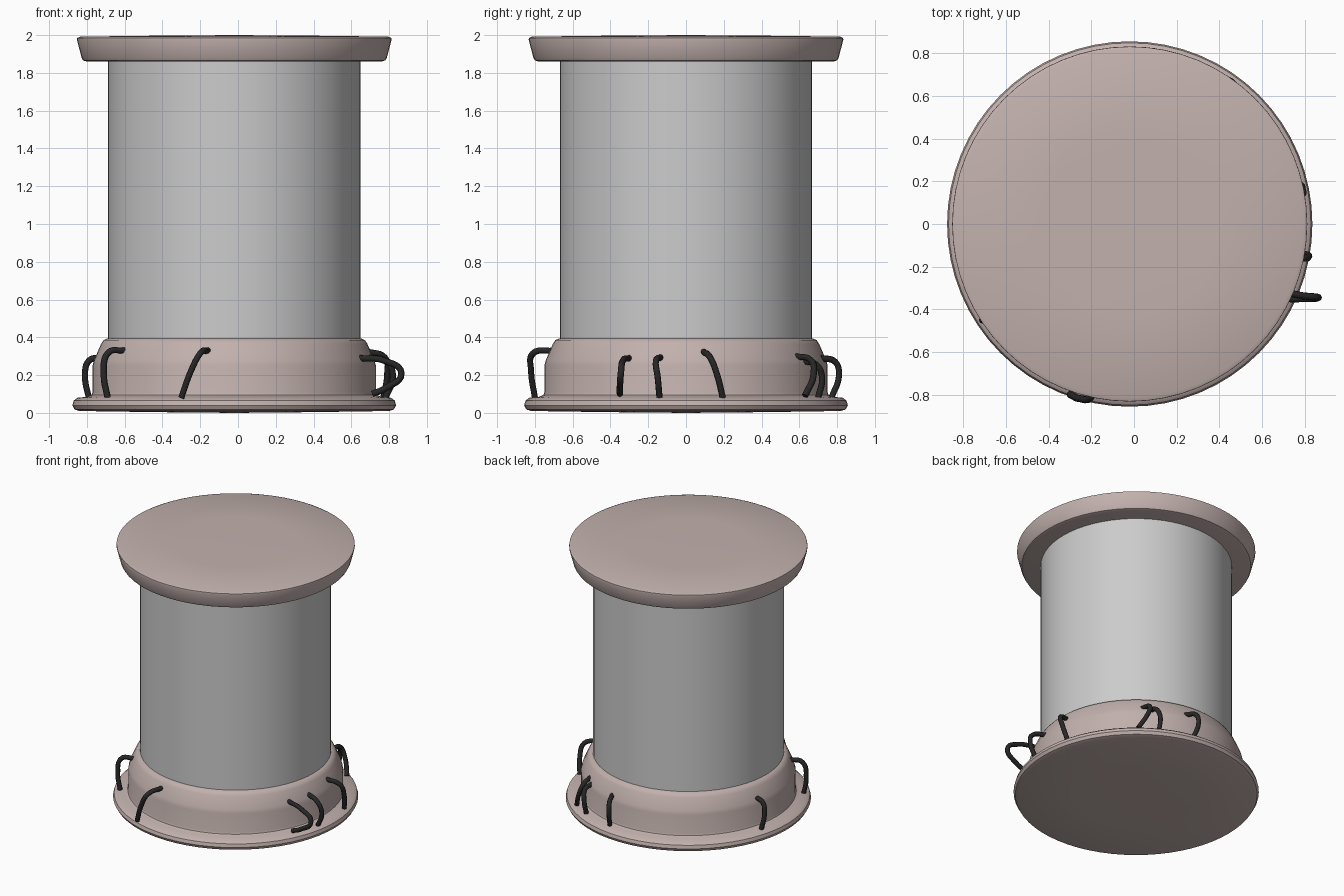
import bpy, math

if "Cube" in bpy.data.objects:
    bpy.data.objects.remove(bpy.data.objects["Cube"])

CX = -0.02  # axis of the body; one wire sticks out on the +x side


def material(name, rgb):
    m = bpy.data.materials.new(name)
    m.diffuse_color = (*rgb, 1)
    m.use_nodes = True
    m.node_tree.nodes["Principled BSDF"].inputs["Base Color"].default_value = m.diffuse_color
    return m


def lathe(name, profile, mat=None, n=64):
    """Closed solid of revolution from (radius, z) points; radius 0 is a pole."""
    verts, rings, faces = [], [], []
    for r, z in profile:
        count = 1 if r == 0 else n
        rings.append(range(len(verts), len(verts) + count))
        for i in range(count):
            a = 2 * math.pi * i / n
            verts.append((CX + r * math.cos(a), r * math.sin(a), z))
    for a, b in zip(rings, rings[1:]):
        for i in range(n):
            j = (i + 1) % n
            if len(a) == 1:
                faces.append((a[0], b[j], b[i]))
            elif len(b) == 1:
                faces.append((a[i], a[j], b[0]))
            else:
                faces.append((a[i], a[j], b[j], b[i]))
    me = bpy.data.meshes.new(name)
    me.from_pydata(verts, [], faces)
    ob = bpy.data.objects.new(name, me)
    bpy.context.collection.objects.link(ob)
    if mat:
        me.materials.append(mat)
    bpy.ops.object.select_all(action='DESELECT')
    ob.select_set(True)
    bpy.context.view_layer.objects.active = ob
    bpy.ops.object.shade_smooth_by_angle(angle=math.radians(35))
    return ob


def wire(name, points, mat, radius=0.017):
    cu = bpy.data.curves.new(name, 'CURVE')
    cu.dimensions = '3D'
    cu.bevel_depth = radius
    cu.bevel_resolution = 2
    cu.use_fill_caps = True
    cu.resolution_u = 6
    sp = cu.splines.new('BEZIER')
    sp.bezier_points.add(len(points) - 1)
    for bp, (x, y, z) in zip(sp.bezier_points, points):
        bp.co = (CX + x, y, z)
        bp.handle_left_type = bp.handle_right_type = 'AUTO'
    cu.materials.append(mat)
    ob = bpy.data.objects.new(name, cu)
    bpy.context.collection.objects.link(ob)


brown = material("brown_casing", (0.54, 0.44, 0.42))
black = material("black_wire", (0.02, 0.02, 0.02))

# Stepped base with rounded foot flange and tapered collar
lathe("base", [(0, 0.0), (0.42, 0.004), (0.82, 0.01), (0.845, 0.018),
               (0.857, 0.04), (0.85, 0.065), (0.83, 0.08), (0.78, 0.085),
               (0.755, 0.095), (0.75, 0.11), (0.75, 0.25), (0.742, 0.28),
               (0.705, 0.365), (0.692, 0.385), (0.67, 0.395), (0, 0.395)], brown)

# Plain cylindrical tank
lathe("column", [(0, 0.37), (0.668, 0.37), (0.668, 1.88), (0, 1.88)])

# Flared lid
lathe("lid", [(0, 1.86), (0.78, 1.86), (0.80, 1.866), (0.808, 1.88),
              (0.833, 1.975), (0.832, 1.985), (0.815, 1.992),
              (0.42, 1.997), (0, 2.0)], brown)

# Loose wires looping from the foot flange into the collar
wires = [
    # front left, left, front
    [(-.67, -.45, .08), (-.69, -.45, .20), (-.665, -.44, .32), (-.58, -.41, .33)],
    [(-.77, .21, .08), (-.79, .20, .20), (-.77, .19, .275), (-.71, .18, .295)],
    [(-.28, -.80, .08), (-.23, -.82, .22), (-.18, -.81, .315), (-.14, -.70, .33)],
    # right side
    [(.73, -.35, .10), (.80, -.35, .13), (.885, -.345, .21), (.80, -.335, .275), (.66, -.30, .29)],
    [(.80, -.14, .08), (.84, -.15, .19), (.81, -.16, .27), (.70, -.13, .295)],
    [(.79, .195, .08), (.81, .165, .20), (.80, .13, .29), (.70, .09, .325)],
    # back right, back
    [(.51, .63, .09), (.46, .675, .20), (.43, .66, .28), (.43, .575, .30)],
    [(.38, .70, .08), (.385, .72, .19), (.40, .69, .255), (.39, .62, .275)],
    [(.13, .77, .08), (.11, .81, .20), (.12, .79, .27), (.15, .71, .29)],
]
for i, pts in enumerate(wires, 1):
    wire(f"wire_{i}", pts, black)
